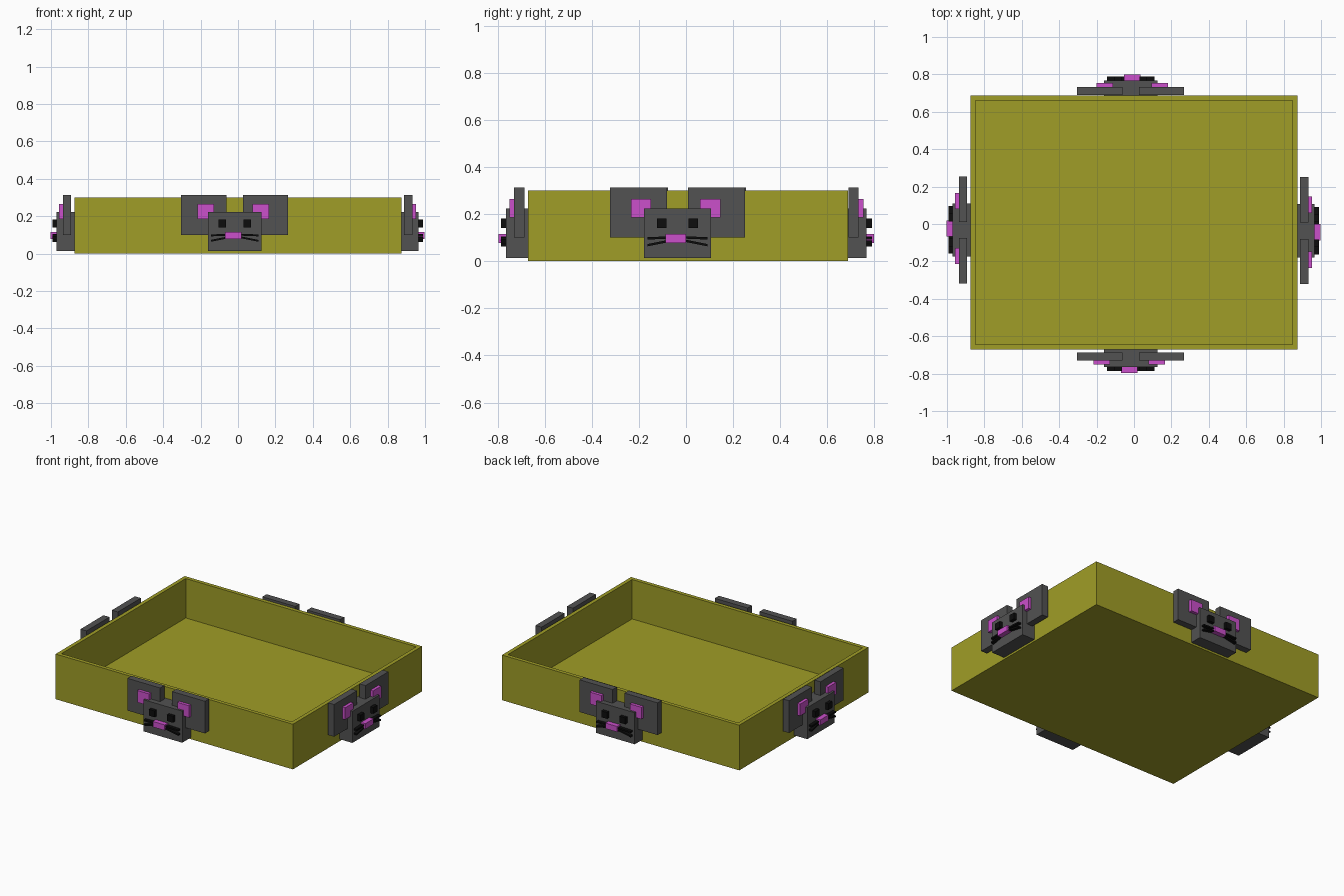
import bpy, bmesh, math
from mathutils import Matrix, Vector

if "Cube" in bpy.data.objects:
    bpy.data.objects.remove(bpy.data.objects["Cube"])


def material(name, rgb):
    m = bpy.data.materials.new(name)
    m.diffuse_color = (*rgb, 1)
    m.use_nodes = True
    m.node_tree.nodes["Principled BSDF"].inputs["Base Color"].default_value = m.diffuse_color
    return m


OLIVE = material("olive", (0.35, 0.34, 0.02))
GREY = material("dark_grey", (0.085, 0.085, 0.085))
PINK = material("pink", (0.6, 0.08, 0.6))
BLACK = material("black", (0.004, 0.004, 0.004))


def finish(name, bm, mat, matrix=Matrix()):
    mesh = bpy.data.meshes.new(name)
    bm.to_mesh(mesh)
    bm.free()
    mesh.materials.append(mat)
    obj = bpy.data.objects.new(name, mesh)
    bpy.context.collection.objects.link(obj)
    obj.matrix_world = matrix
    return obj


def box_bm(x0, x1, y0, y1, z0, z1):
    bm = bmesh.new()
    bmesh.ops.create_cube(bm, size=1)
    bmesh.ops.scale(bm, vec=(x1 - x0, y1 - y0, z1 - z0), verts=bm.verts)
    bmesh.ops.translate(bm, vec=((x0 + x1) / 2, (y0 + y1) / 2, (z0 + z1) / 2), verts=bm.verts)
    return bm


# open tray: inset the top face and push it down to the floor
bm = box_bm(-0.873, 0.873, -0.67, 0.687, 0, 0.3)
bm.faces.ensure_lookup_table()
top = max(bm.faces, key=lambda f: f.calc_center_median().z)
bmesh.ops.inset_region(bm, faces=[top], thickness=0.036)
hole = bmesh.ops.extrude_face_region(bm, geom=[top])
bmesh.ops.translate(bm, vec=(0, 0, -0.262),
                    verts=[v for v in hole["geom"] if isinstance(v, bmesh.types.BMVert)])
if top.is_valid:
    bmesh.ops.delete(bm, geom=[top], context="FACES_ONLY")
bmesh.ops.recalc_face_normals(bm, faces=bm.faces)
finish("tray", bm, OLIVE)


def mouse_face(side, centre, angle):
    """Mouse head on a wall; local -y points outwards, y = 0 is the wall."""
    place = Matrix.Translation(Vector(centre)) @ Matrix.Rotation(math.radians(angle), 4, "Z")

    def part(name, mat, x, w, z0, z1, near, far):
        bm = box_bm(x - w / 2, x + w / 2, -far, -near, z0, z1)
        finish(f"{side}_{name}", bm, mat, place)

    part("head", GREY, 0, 0.285, 0.013, 0.223, -0.005, 0.094)
    part("nose", PINK, -0.008, 0.088, 0.078, 0.115, 0.085, 0.126)
    for s, label in ((-1, "left"), (1, "right")):
        part(f"{label}_ear", GREY, s * 0.165, 0.242, 0.1, 0.314, 0.016, 0.06)
        part(f"{label}_inner_ear", PINK, -0.008 + s * 0.147, 0.086, 0.185, 0.264, 0.055, 0.08)
        part(f"{label}_eye", BLACK, s * 0.067, 0.042, 0.14, 0.182, 0.085, 0.116)
        # two whiskers, the lower one sloping up to the nose
        for row, z_out, z_in in (("upper", 0.097, 0.101), ("lower", 0.068, 0.088)):
            bm = box_bm(-0.05, 0.05, -0.116, -0.088, -0.005, 0.005)
            for v in bm.verts:
                v.co.z += z_out if v.co.x * s > 0 else z_in
                v.co.x += s * 0.077
            finish(f"{side}_{label}_{row}_whisker", bm, BLACK, place)


mouse_face("front", (-0.0175, -0.67, 0), 0)
mouse_face("back", (-0.0175, 0.673, 0), 180)
mouse_face("right", (0.872, -0.036, 0), 90)
mouse_face("left", (-0.876, -0.032, 0), -90)
